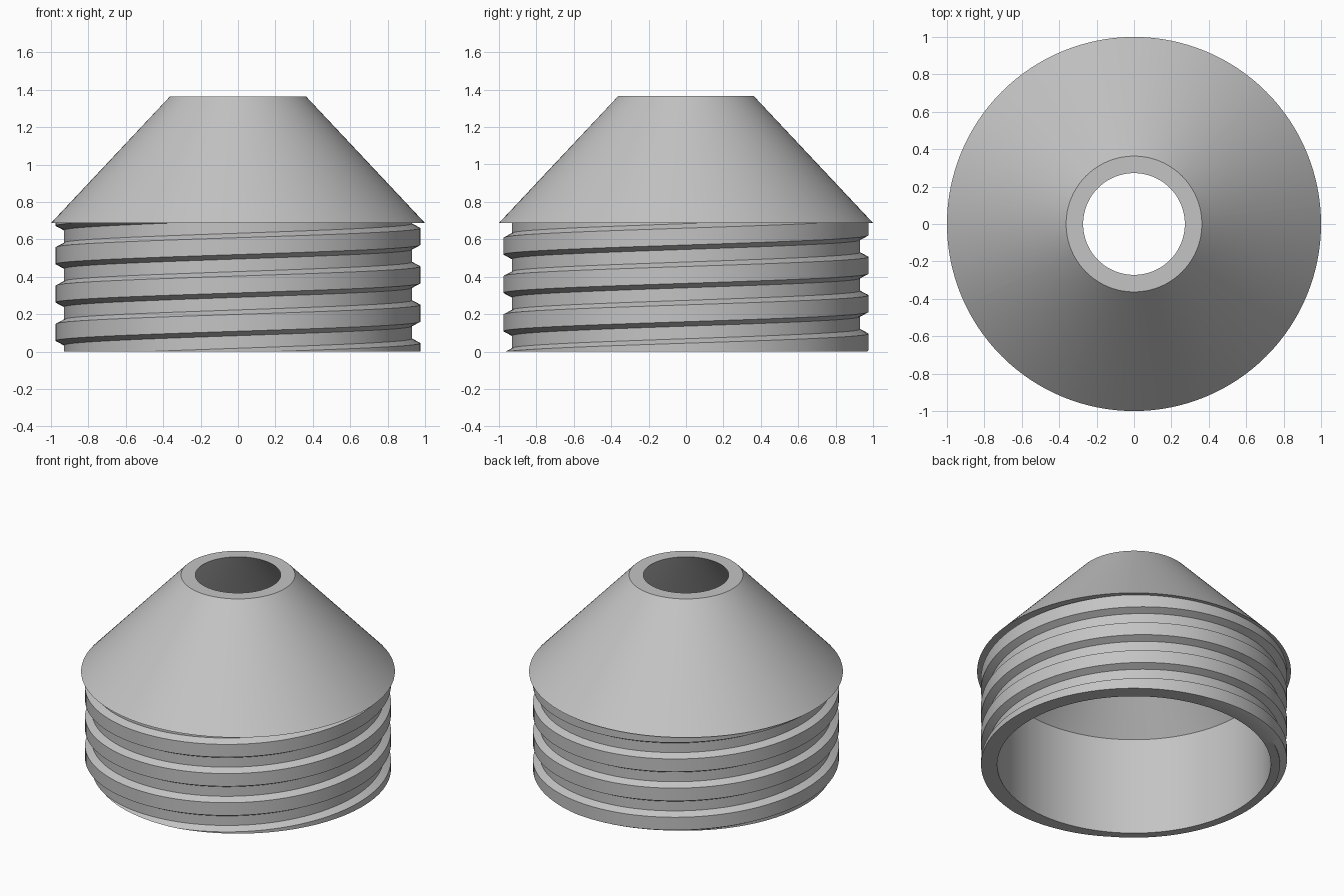
import bpy
import bmesh
from math import cos, sin, tau, hypot

cube = bpy.data.objects.get("Cube")
if cube:
    bpy.data.objects.remove(cube, do_unlink=True)

SEGS = 128
PITCH = 0.205
TURNS = 7
NECK_TOP = 0.687
TOP = 1.365
CORE, CREST = 0.93, 0.975
BORE, HOLE = 0.872, 0.272

# One pitch of the thread: (radius, height from the crest centre)
PROFILE = [(CORE, -0.069), (CREST, -0.045), (CREST, 0.045), (CORE, 0.069)]

bm = bmesh.new()

# Helical outer wall, made longer than needed
columns = []
for i in range(SEGS * TURNS):
    a = tau * i / SEGS
    rise = PITCH * (i / SEGS - 2)
    columns.append([bm.verts.new((r * cos(a), r * sin(a), rise + h)) for r, h in PROFILE])


def point(i, j):
    return columns[i + SEGS * (j // 4)][j % 4]


for i in range(SEGS * (TURNS - 1) - 1):
    for j in range(4):
        bm.faces.new((point(i, j), point(i + 1, j), point(i + 1, j + 1), point(i, j + 1)))

# Trim the wall flat at the base and under the cone
for z, side in ((0, -1), (NECK_TOP, 1)):
    bmesh.ops.bisect_plane(bm, geom=bm.verts[:] + bm.edges[:] + bm.faces[:], dist=1e-5,
                           plane_co=(0, 0, z), plane_no=(0, 0, side), clear_outer=True)
bmesh.ops.remove_doubles(bm, verts=bm.verts[:], dist=1e-4)


def rim(z):
    return [e for e in bm.edges if e.is_boundary
            and all(abs(v.co.z - z) < 1e-3 for v in e.verts)]


def extend(edges, radius, z):
    """Extrude a loop of edges to a circle of the given radius and height."""
    geom = bmesh.ops.extrude_edge_only(bm, edges=edges)["geom"]
    for v in (g for g in geom if isinstance(g, bmesh.types.BMVert)):
        k = radius / hypot(v.co.x, v.co.y)
        v.co = (v.co.x * k, v.co.y * k, z)
    return [g for g in geom if isinstance(g, bmesh.types.BMEdge) and g.is_boundary]


# Outside: overhang and cone; inside: base ring, bore and inner cone
outer, inner = rim(NECK_TOP), rim(0)
for radius, z in ((1.0, NECK_TOP), (0.363, TOP)):
    outer = extend(outer, radius, z)
for radius, z in ((BORE, 0), (BORE, NECK_TOP), (HOLE, TOP)):
    inner = extend(inner, radius, z)

# Flat lip around the top hole
bmesh.ops.bridge_loops(bm, edges=outer + inner)
bmesh.ops.recalc_face_normals(bm, faces=bm.faces[:])

mesh = bpy.data.meshes.new("threaded_cone_cap")
bm.to_mesh(mesh)
bm.free()
cap = bpy.data.objects.new("threaded_cone_cap", mesh)
bpy.context.collection.objects.link(cap)

# Plain grey material
grey = bpy.data.materials.new("light_grey")
grey.use_nodes = True
colour = (0.55, 0.55, 0.55, 1)
grey.diffuse_color = colour
grey.node_tree.nodes["Principled BSDF"].inputs["Base Color"].default_value = colour
mesh.materials.append(grey)

# Smooth walls with crisp edges
bpy.ops.object.select_all(action="DESELECT")
cap.select_set(True)
bpy.context.view_layer.objects.active = cap
bpy.ops.object.shade_smooth_by_angle(angle=0.5)
